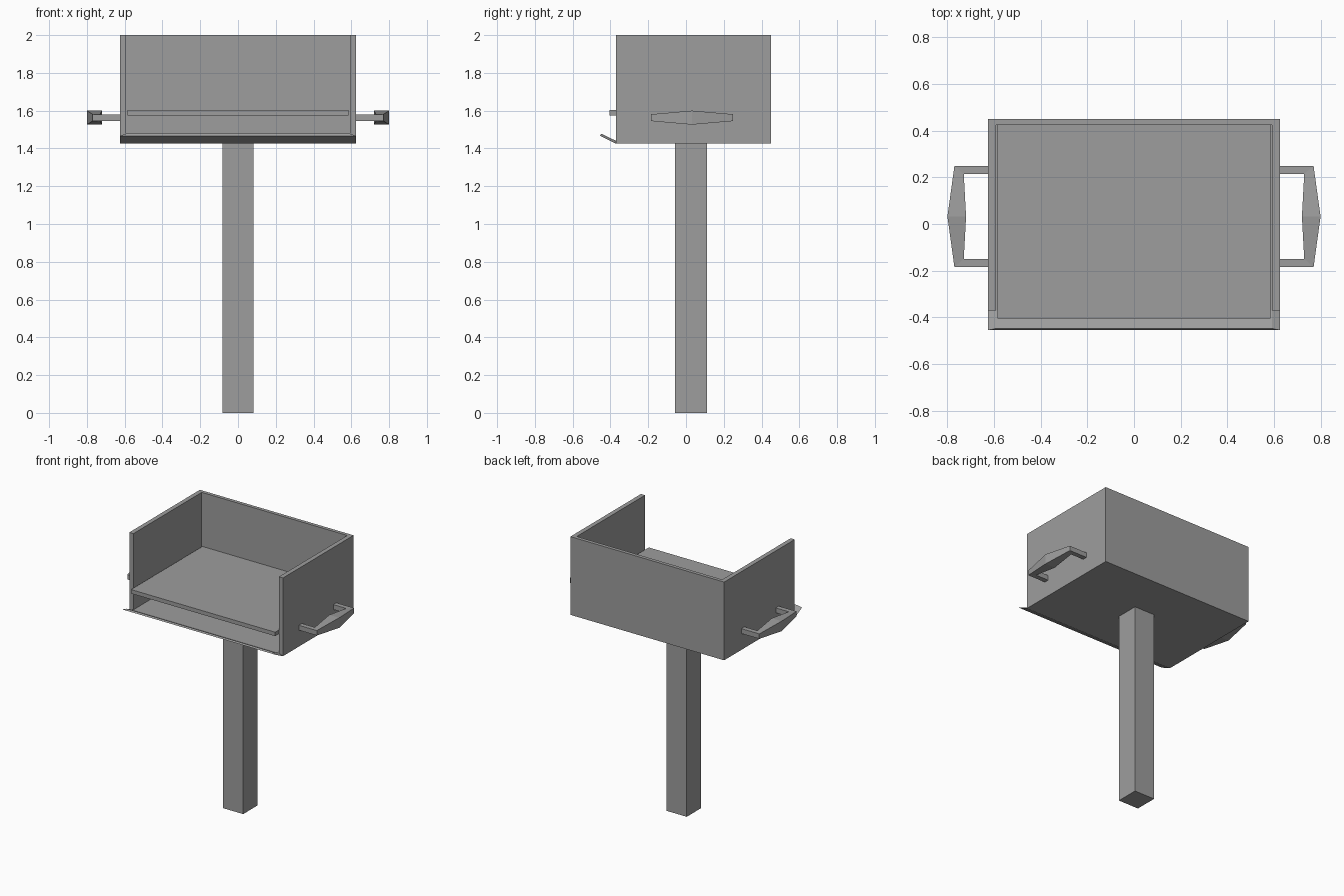
import bpy, bmesh

if "Cube" in bpy.data.objects:
    bpy.data.objects.remove(bpy.data.objects["Cube"])

grey = bpy.data.materials.new("plain_grey")
grey.use_nodes = True
GREY = (0.34, 0.34, 0.34, 1)
grey.diffuse_color = GREY
grey.node_tree.nodes["Principled BSDF"].inputs["Base Color"].default_value = GREY


def loft(name, sections):
    """Skin a row of matching cross-sections and cap both ends."""
    bm = bmesh.new()
    rings = [[bm.verts.new(p) for p in s] for s in sections]
    n = len(rings[0])
    for a, b in zip(rings, rings[1:]):
        for i in range(n):
            j = (i + 1) % n
            bm.faces.new((a[i], a[j], b[j], b[i]))
    bm.faces.new(rings[0])
    bm.faces.new(rings[-1])
    bmesh.ops.recalc_face_normals(bm, faces=bm.faces)
    mesh = bpy.data.meshes.new(name)
    bm.to_mesh(mesh)
    bm.free()
    mesh.materials.append(grey)
    obj = bpy.data.objects.new(name, mesh)
    bpy.context.collection.objects.link(obj)
    return obj


def box(name, x, y, z):
    ring = [(x[0], y[0]), (x[1], y[0]), (x[1], y[1]), (x[0], y[1])]
    return loft(name, [[(px, py, h) for px, py in ring] for h in z])


# Main dimensions
W, IN = 0.625, 0.592
FRONT, BACK, INNER_BACK = -0.37, 0.45, 0.424
BOTTOM, FLOOR, TOP = 1.425, 1.44, 2.0

# Post
box("post", (-0.083, 0.083), (-0.058, 0.11), (0, BOTTOM))

# Three-sided case, extruded from a U-shaped plan
plan = [(-W, FRONT), (-W, BACK), (W, BACK), (W, FRONT),
        (IN, FRONT), (IN, INNER_BACK), (-IN, INNER_BACK), (-IN, FRONT)]
loft("case_walls", [[(x, y, z) for x, y in plan] for z in (BOTTOM, TOP)])
box("case_floor", (-IN, IN), (FRONT, INNER_BACK), (BOTTOM, FLOOR))

# Angled lip along the front, narrower on its upper face
loft("front_lip", [
    [(s * W, FRONT, BOTTOM), (s * W, -0.455, 1.467),
     (s * IN, -0.448, 1.478), (s * IN, FRONT, FLOOR)] for s in (-1, 1)])

# Shelf
box("shelf", (-0.586, 0.586), (-0.405, INNER_BACK), (1.575, 1.604))

# Side handles: outer x, outer y, inner x, inner y, half height
MID_Y, MID_Z = 0.032, 1.563
half = [(0.62, 0.217, 0.62, 0.182, 0.018), (0.77, 0.217, 0.73, 0.182, 0.018)]
path = half + [(0.80, 0, 0.72, 0, 0.037)]
path += [(ox, -oy, ix, -iy, h) for ox, oy, ix, iy, h in reversed(half)]
for side, name in ((1, "left_handle"), (-1, "right_handle")):
    loft(name, [
        [(side * ox, MID_Y + oy, MID_Z - h), (side * ox, MID_Y + oy, MID_Z + h),
         (side * ix, MID_Y + iy, MID_Z + h), (side * ix, MID_Y + iy, MID_Z - h)]
        for ox, oy, ix, iy, h in path])
